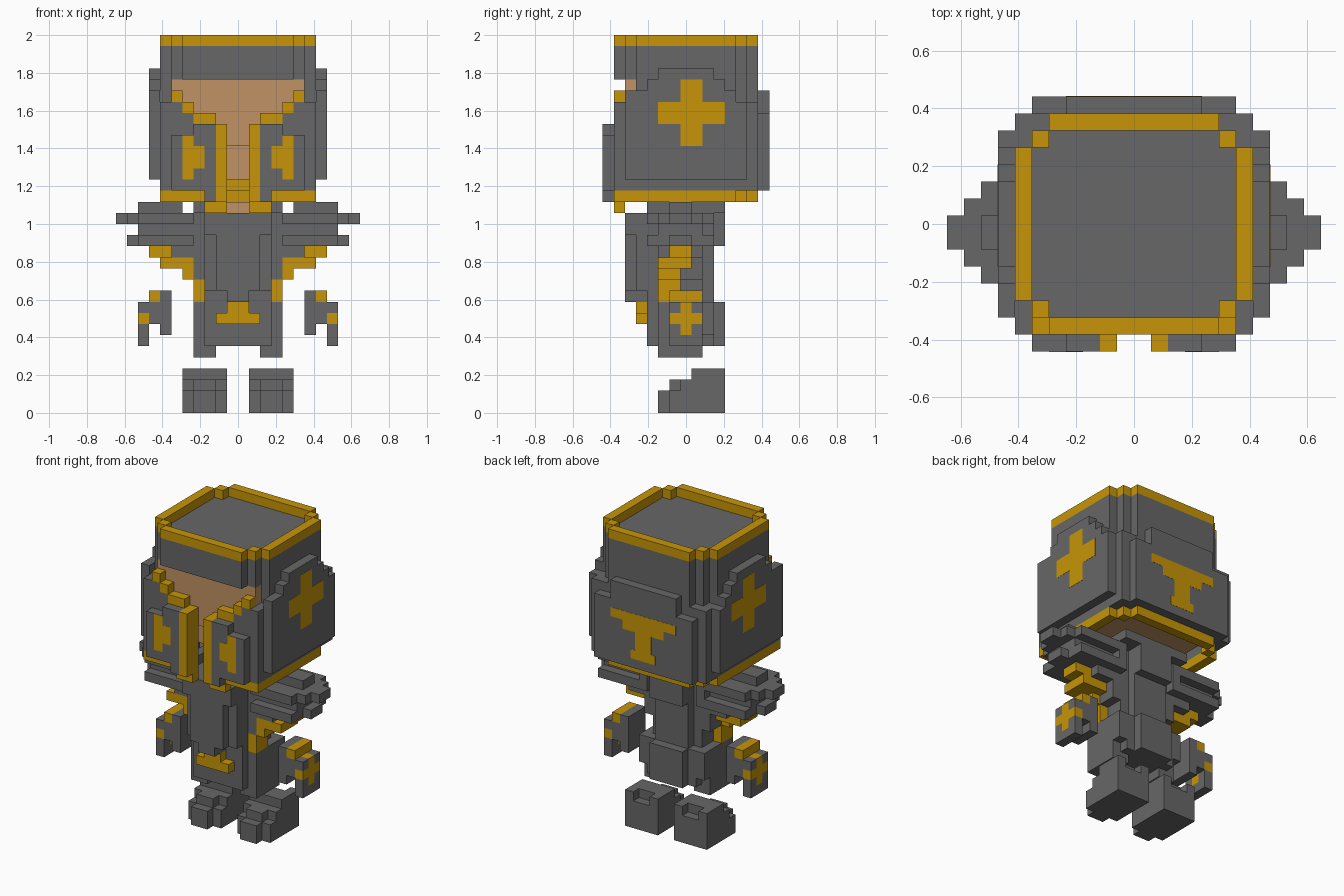
import bpy
import bmesh
from mathutils import Matrix, Vector

cube = bpy.data.objects.get("Cube")
if cube:
    bpy.data.objects.remove(cube, do_unlink=True)

UNIT = 1 / 17      # edge of one block
MID_DEPTH = 7.5    # depth is counted in blocks from the front
THIN = 0.02        # thickness of painted plates, in blocks


def material(name, colour):
    mat = bpy.data.materials.new(name)
    mat.use_nodes = True
    mat.diffuse_color = (*colour, 1)
    mat.node_tree.nodes["Principled BSDF"].inputs["Base Color"].default_value = (*colour, 1)
    return mat


GREY = material("armour_grey", (0.135, 0.135, 0.135))
GOLD = material("trim_gold", (0.57, 0.30, 0.002))
SKIN = material("skin_tan", (0.53, 0.29, 0.125))


def part(name, mat, *boxes, mirror=True):
    """Join boxes, each given as width, depth and height ranges, into one object."""
    bm = bmesh.new()
    for ranges in boxes:
        low, high = (Vector(corner) for corner in zip(*ranges))
        centre = (low + high) / 2 - Vector((0, MID_DEPTH, 0))
        place = Matrix.Translation(centre * UNIT) @ Matrix.Diagonal((high - low) * UNIT).to_4x4()
        bmesh.ops.create_cube(bm, size=1, matrix=place)
    mesh = bpy.data.meshes.new(name)
    bm.to_mesh(mesh)
    bm.free()
    mesh.materials.append(mat)
    obj = bpy.data.objects.new(name, mesh)
    bpy.context.collection.objects.link(obj)
    if mirror:
        obj.modifiers.new("Mirror", 'MIRROR').use_mirror_merge = False


def centred(half_width, depth, height):
    return ((-half_width, half_width), depth, height)


def rim(name, height, front_start):
    """Gold band that follows the stepped outline of the helmet."""
    part(name, GOLD,
         ((front_start, 5), (1, 2), height), ((0, 5), (13, 14), height),
         ((5, 6), (2, 3), height), ((5, 6), (12, 13), height),
         ((6, 7), (3, 12), height))


# Helmet crown and bands
crown = (30, 33)
part("helmet_crown", GREY, centred(5, (1, 14), crown), centred(6, (2, 13), crown),
     centred(7, (3, 12), crown), mirror=False)
rim("crown_band", (33, 34), 0)
rim("jaw_band", (19, 20), 3)
part("jaw_band_corner", GOLD, ((5, 7), (1, 2), (19, 20)), ((6, 7), (2, 3), (19, 20)))
part("nape_lining", GOLD, centred(5, (12, 13), (20, 21)), mirror=False)

# Head inside the helmet, set back behind the mouth opening
part("face", SKIN, centred(6, (2, 12), (24, 30)), centred(6, (4, 12), (21, 24)),
     mirror=False)
part("neck", SKIN, centred(1, (5, 9), (18, 19)), mirror=False)

# Helmet walls
part("helmet_side", GREY, ((6, 7), (3, 12), (20, 30)), ((6, 7), (1, 3), (20, 28)),
     ((6, 7), (12, 14), (20, 28)))
part("helmet_back", GREY, centred(5, (13, 14), (20, 30)), centred(6, (13, 14), (20, 28)),
     centred(6, (12, 13), (21, 30)), mirror=False)
part("side_plate", GREY, ((7, 8), (2, 13), (21, 28)), ((7, 8), (2, 12), (28, 29)),
     ((7, 8), (4, 11), (29, 30)), ((7, 8), (5, 10), (30, 31)))
part("back_plate", GREY, centred(6, (14, 15), (20, 27)), centred(4, (14, 15), (27, 29)),
     mirror=False)

# Visor and cheek guards
part("visor_wall", GREY, ((2, 6), (1, 2), (20, 26)), ((4, 6), (1, 2), (26, 27)),
     ((5, 6), (1, 2), (27, 28)))
part("visor_trim", GOLD, ((2, 4), (1, 2), (26, 27)), ((4, 5), (1, 2), (27, 28)),
     ((5, 6), (1, 2), (28, 29)), ((1, 2), (0, 2), (19, 26)), ((1, 3), (1, 2), (18, 19)))
part("cheek_guard", GREY, ((2, 4), (0, 1), (20, 26)), ((4, 6), (0, 1), (20, 25)),
     ((2, 3), (0, 1), (19, 20)))

# Painted emblems
part("cheek_emblem", GOLD, ((4, 5), (-THIN, 0), (21, 25)), ((3, 4), (-THIN, 0), (22, 24)))
part("side_cross", GOLD, ((8, 8 + THIN), (7, 9), (24, 30)), ((8, 8 + THIN), (5, 11), (26, 28)))
paint = (15, 15 + THIN)
part("back_emblem", GOLD, centred(4, paint, (25, 26)), centred(2.5, paint, (24, 25)),
     centred(1, paint, (22, 24)), centred(1.5, paint, (21, 22)), mirror=False)

# Torso and collar
part("torso", GREY, centred(3, (4, 9), (10, 18)), centred(4, (5, 9), (12, 18)),
     centred(2, (9, 10), (10, 18)), centred(2, (10, 11), (15, 18)), mirror=False)
part("chest_plate", GREY, centred(3, (3, 4), (11, 18)), centred(3, (2, 3), (16, 18)),
     centred(2, (2, 3), (11, 16)), centred(1, (2, 4), (10, 11)), mirror=False)
part("collar", GREY, ((3, 4), (4, 11), (18, 19)), ((0, 3), (9, 11), (18, 19)),
     ((3, 4), (9, 10), (15, 18)))

# Layered shoulder wings with gold lining
part("shoulder_wing", GREY, ((5, 9), (6, 8), (18, 19)),
     ((4, 9), (4, 10), (17, 18)), ((9, 10), (5, 9), (17, 18)), ((10, 11), (6, 8), (17, 18)),
     ((4, 9), (5, 9), (16, 17)), ((4, 9), (4, 10), (15, 16)), ((9, 10), (6, 8), (15, 16)),
     ((4, 6), (5, 9), (14, 15)))
part("wing_lining", GOLD, ((6, 8), (6, 8), (14, 15)), ((4, 7), (5, 8), (13, 14)),
     ((4, 5), (5, 7), (12, 13)), ((3, 4), (5, 7), (10, 12)))

# Floating forearms
part("forearm", GREY, ((6, 7), (6, 9), (7, 11)), ((7, 8), (6, 9), (8, 10)),
     ((8, 9), (6, 9), (6, 7)), ((8, 9), (6, 7), (7, 8)), ((8, 9), (8, 9), (7, 8)),
     ((8, 9), (6, 7), (9, 10)), ((8, 9), (8, 9), (9, 10)))
part("forearm_trim", GOLD, ((7, 8), (6, 9), (10, 11)), ((8, 9), (6, 9), (8, 9)),
     ((8, 9), (7, 8), (7, 8)), ((8, 9), (7, 8), (9, 10)))

# Hips and belt
part("pelvis", GREY, centred(4, (5, 10), (7, 10)), centred(3, (4, 5), (6, 10)),
     centred(3, (5, 10), (6, 7)), centred(2, (10, 11), (6, 10)), mirror=False)
part("hip", GREY, ((2, 4), (5, 9), (5, 7)))
part("belt_buckle", GOLD, centred(2, (3, 4), (8, 9)), centred(1, (3, 4), (9, 10)),
     mirror=False)

# Boots
part("boot", GREY, ((1, 5), (6, 11), (0, 2)), ((2, 4), (5, 6), (0, 2)),
     ((2, 4), (6, 8), (2, 3)), ((1, 5), (7, 11), (2, 3)),
     ((1, 5), (8, 10), (3, 4)), ((1, 2), (10, 11), (3, 4)), ((4, 5), (10, 11), (3, 4)))
